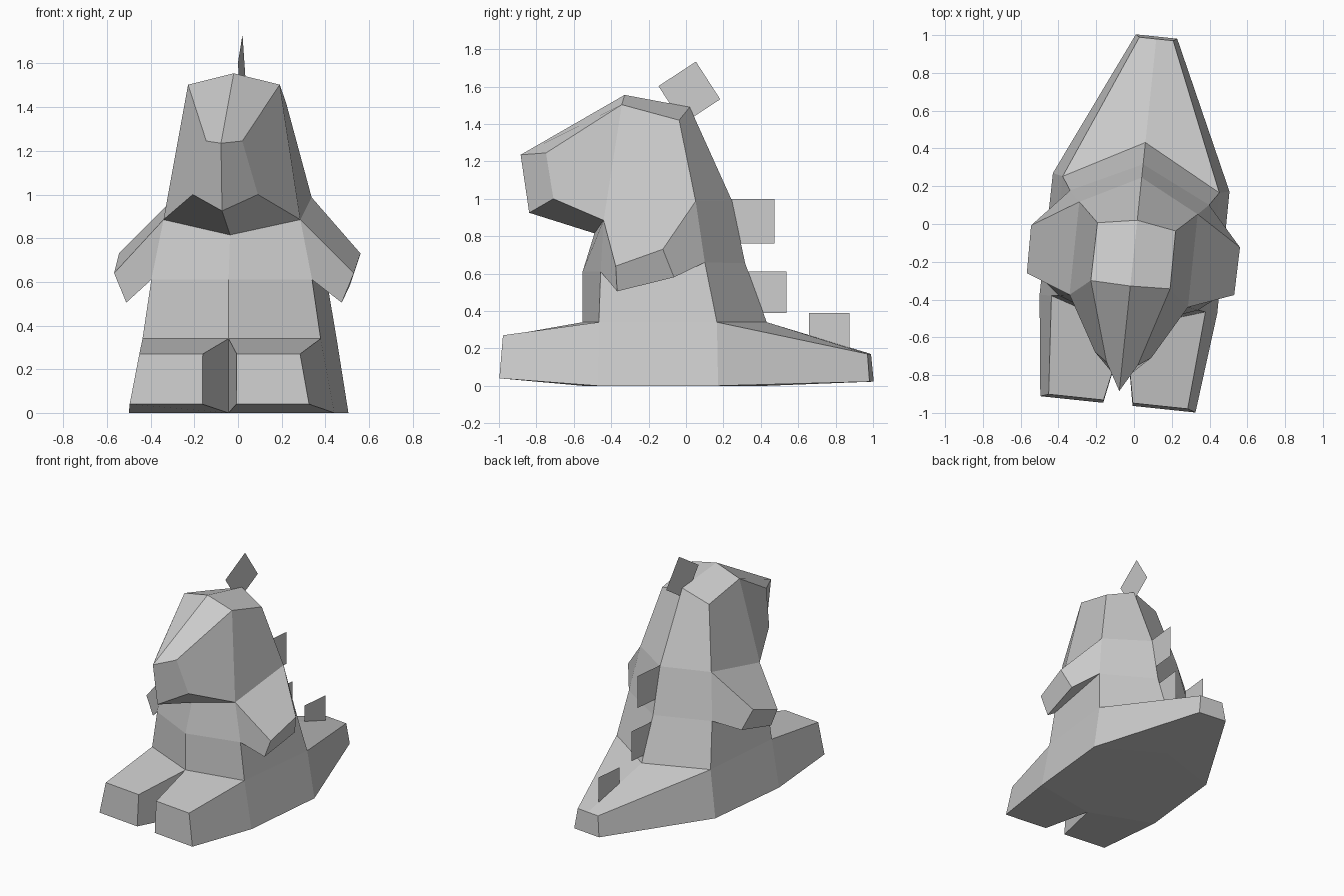
import bpy, bmesh
from math import radians, sin, cos
from mathutils import Matrix

if "Cube" in bpy.data.objects:
    bpy.data.objects.remove(bpy.data.objects["Cube"])

TURN = radians(-6)          # whole figure is turned slightly about z
SHIFT = 0.015


def add_object(name, bm):
    mesh = bpy.data.meshes.new(name)
    bm.to_mesh(mesh)
    bm.free()
    ob = bpy.data.objects.new(name, mesh)
    bpy.context.collection.objects.link(ob)
    return ob


# Half body: stacked rings, each running front centre, chest corner, flank, spine
RINGS = [
    [(0, -.556, 0), (.473, -.425, 0), (.47, .222, 0), (0, .434, 0)],
    [(0, -.556, .34), (.41, -.425, .34), (.417, .21, .34), (0, .434, .34)],
    [(0, -.556, .61), (.37, -.42, .61), (.37, .14, .66), (0, .318, .655)],
    [(0, -.492, .815), (.315, -.41, .885), (.315, .085, .987), (0, .247, .99)],
    [(0, -.33, 1.555), (.211, -.323, 1.503), (.208, -.015, 1.42), (0, .02, 1.49)],
]

# Limbs pulled out of a ring cell (row, column): the four points of the new end,
# ordered lower-first, lower-second, upper-second, upper-first
PULLS = {
    (0, 0): [(.078, -.96, .04), (.413, -.96, .04), (.37, -.945, .27), (.078, -.945, .27)],  # foot
    (0, 2): [(.11, .998, .022), (0, .998, .022), (0, .985, .17), (.09, .985, .17)],         # tail
    (2, 1): [(.496, -.318, .505), (.50, -.012, .58), (.556, -.066, .73), (.552, -.32, .64)],  # arm
    (3, 0): [(0, -.843, .925), (.15, -.697, 1.0), (.083, -.744, 1.245), (0, -.889, 1.235)],  # snout
}

bm = bmesh.new()
rings = [[bm.verts.new(p) for p in ring] for ring in RINGS]
for r in range(len(rings) - 1):
    for c in range(3):
        lo, hi = rings[r], rings[r + 1]
        cell = [lo[c], lo[c + 1], hi[c + 1], hi[c]]
        if (r, c) not in PULLS:
            bm.faces.new(cell)
            continue
        end = [bm.verts.new(p) for p in PULLS[r, c]]
        bm.faces.new(end)
        for i in range(4):
            j = (i + 1) % 4
            side = [cell[i], cell[j], end[j], end[i]]
            if any(v.co.x > 0 for v in side):     # no wall on the mirror plane
                bm.faces.new(side)
bm.faces.new(rings[0][::-1])
bm.faces.new(rings[-1])
bmesh.ops.recalc_face_normals(bm, faces=bm.faces)

body = add_object("body", bm)
mirror = body.modifiers.new("mirror", 'MIRROR')
mirror.use_clip = True
mirror.merge_threshold = 0.001
body.rotation_euler.z = TURN
body.location.x = SHIFT

# Thin square plates down the spine: y, z, edge length, tilt
PLATES = [(.018, 1.567, .24, 33), (.357, .88, .236, 0),
          (.43, .50, .22, 0), (.77, .28, .216, 0)]
for n, (y, z, size, tilt) in enumerate(PLATES):
    bm = bmesh.new()
    bmesh.ops.create_grid(bm, x_segments=1, y_segments=1, size=size / 2,
                          matrix=Matrix.Rotation(radians(90), 4, 'Y'))
    plate = add_object(f"back_plate_{n + 1}", bm)
    plate.rotation_euler = (radians(tilt), 0, TURN)
    plate.location = (SHIFT - y * sin(TURN), y * cos(TURN), z)
